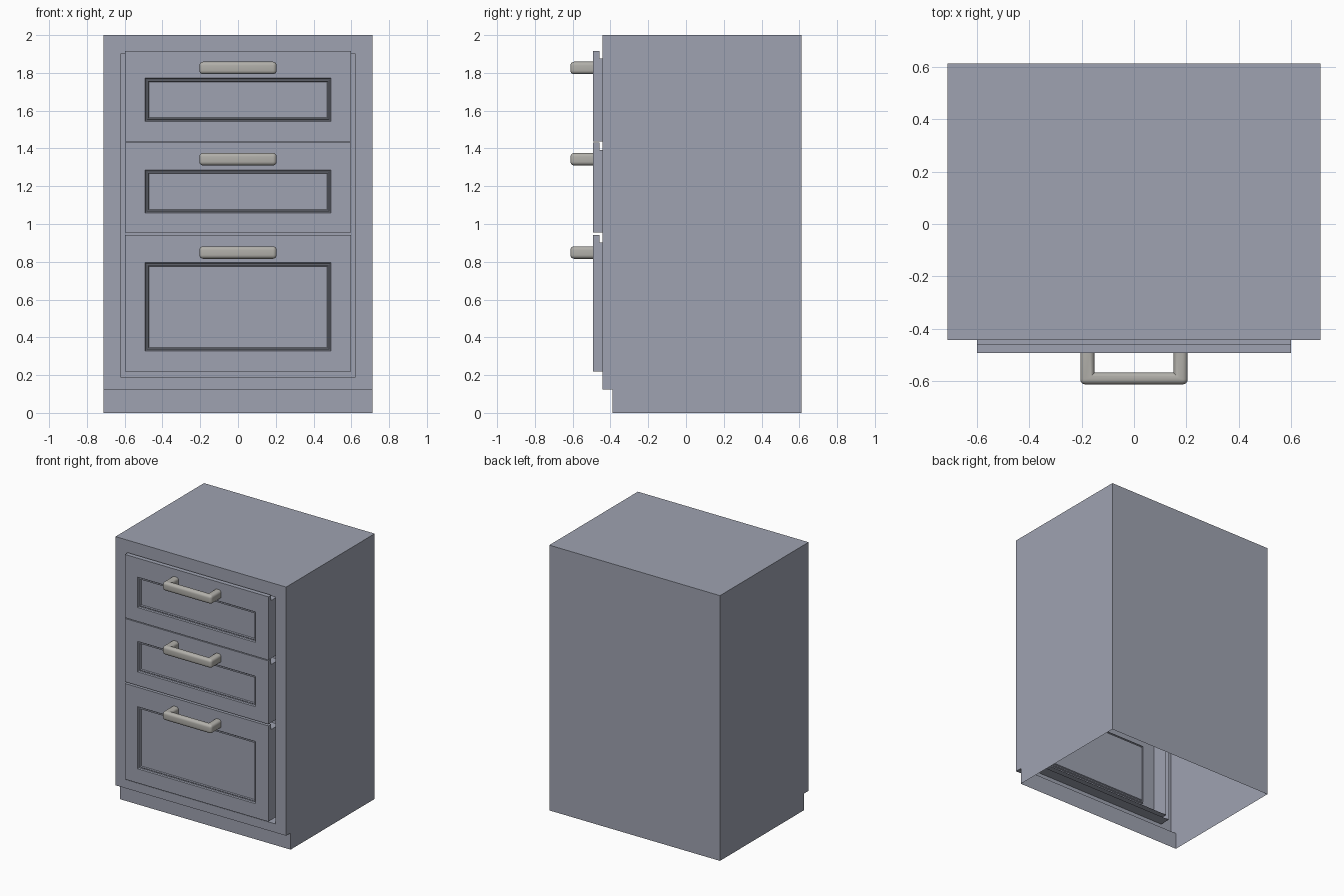
import bpy, bmesh

if "Cube" in bpy.data.objects:
    bpy.data.objects.remove(bpy.data.objects["Cube"])

FRONT, BACK = -0.443, 0.612     # carcass depth
FACE, INNER = -0.493, -0.36     # drawer face plane, depth inside the opening


def material(name, color):
    m = bpy.data.materials.new(name)
    m.diffuse_color = (*color, 1)
    return m


paint = material("blue_grey_paint", (0.19, 0.20, 0.245))
paint.diffuse_color = (0.345, 0.365, 0.44, 1)
metal = material("handle_metal", (0.44, 0.43, 0.40))


def extrude_profile(bm, pts, half, skip):
    """Extrude a (y, z) profile across x; leave out the sides listed in skip."""
    a = [bm.verts.new((-half, y, z)) for y, z in pts]
    b = [bm.verts.new((half, y, z)) for y, z in pts]
    bm.faces.new(a)
    bm.faces.new(b[::-1])
    n = len(pts)
    for i in range(n):
        if i not in skip:
            j = (i + 1) % n
            bm.faces.new((a[i], b[i], b[j], a[j]))


def rect_rings(bm, rings, cap):
    """Bridge nested rectangles given as (half width, z0, z1, y)."""
    loops = [[bm.verts.new(p) for p in ((-w, y, z0), (w, y, z0), (w, y, z1), (-w, y, z1))]
             for w, z0, z1, y in rings]
    for a, b in zip(loops, loops[1:]):
        for i in range(4):
            j = (i + 1) % 4
            bm.faces.new((a[i], a[j], b[j], b[i]))
    if cap:
        bm.faces.new(loops[-1])


def finish(bm, name, mat):
    bmesh.ops.remove_doubles(bm, verts=bm.verts, dist=0.0005)
    bmesh.ops.recalc_face_normals(bm, faces=bm.faces)
    me = bpy.data.meshes.new(name)
    bm.to_mesh(me)
    bm.free()
    me.materials.append(mat)
    ob = bpy.data.objects.new(name, me)
    bpy.context.collection.objects.link(ob)
    return ob


# Carcass: open underneath, toe kick step, front frame with a returned opening
bm = bmesh.new()
extrude_profile(bm, [(BACK, 0), (BACK, 2), (FRONT, 2), (FRONT, 0.125), (-0.39, 0.125), (-0.39, 0)],
                0.712, skip=(2, 5))
rect_rings(bm, [(0.712, 0.125, 2, FRONT), (0.622, 0.19, 1.9, FRONT), (0.622, 0.19, 1.9, INNER)],
           cap=False)
finish(bm, "cabinet_carcass", paint)


# Drawer front: open-backed shell with finger lip on top and a moulded panel
def drawer_front(name, z0, z1, p0, p1):
    bm = bmesh.new()
    extrude_profile(bm, [(INNER, z0), (FACE, z0), (FACE, z1), (-0.458, z1),
                         (-0.458, z1 - 0.04), (INNER, z1 - 0.04)], 0.598, skip=(1, 5))
    rings = [(0.598, z0, z1, FACE)]
    for inset, depth in ((0, 0), (0.004, 0.010), (0.008, 0.012), (0.012, 0.008),
                         (0.016, 0.008), (0.020, 0.016)):
        rings.append((0.492 - inset, p0 + inset, p1 - inset, FACE + depth))
    rect_rings(bm, rings, cap=True)
    finish(bm, name, paint)


# Handle: U-shaped bar with rounded edges, open where it meets the drawer
def handle(name, zc):
    bm = bmesh.new()
    outer, inner, tip, bar, h = 0.205, 0.151, -0.612, -0.567, 0.033
    pts = [(-outer, FACE), (-outer, tip), (outer, tip), (outer, FACE),
           (inner, FACE), (inner, bar), (-inner, bar), (-inner, FACE)]
    a = [bm.verts.new((x, y, zc - h)) for x, y in pts]
    b = [bm.verts.new((x, y, zc + h)) for x, y in pts]
    for q in ((0, 1, 6, 7), (1, 2, 5, 6), (2, 3, 4, 5)):
        bm.faces.new([a[i] for i in q])
        bm.faces.new([b[i] for i in reversed(q)])
    for i in (0, 1, 2, 4, 5, 6):
        bm.faces.new((a[i], a[i + 1], b[i + 1], b[i]))
    bmesh.ops.recalc_face_normals(bm, faces=bm.faces)
    # round the long edges and outer corners, not the inner corners or mitres
    edges = [e for e in bm.edges if e.is_manifold and e.calc_face_angle() > 0.1
             and not all(abs(v.co.y - bar) < 1e-4 and abs(abs(v.co.x) - inner) < 1e-4
                         for v in e.verts if abs(e.verts[0].co.z - e.verts[1].co.z) > 0.01)
             or e.is_manifold and e.calc_face_angle() > 0.1
             and abs(e.verts[0].co.z - e.verts[1].co.z) < 0.01]
    bmesh.ops.bevel(bm, geom=edges, offset=0.02, segments=5, profile=0.5, affect='EDGES')
    ob = finish(bm, name, metal)
    bpy.ops.object.select_all(action='DESELECT')
    bpy.context.view_layer.objects.active = ob
    ob.select_set(True)
    bpy.ops.object.shade_smooth_by_angle()


# Three drawers: name, bottom, top, panel bottom, panel top, handle height
for name, z0, z1, p0, p1, hz in (("top", 1.438, 1.915, 1.543, 1.772, 1.826),
                                 ("middle", 0.955, 1.432, 1.058, 1.287, 1.343),
                                 ("bottom", 0.22, 0.942, 0.327, 0.795, 0.849)):
    drawer_front(name + "_drawer_front", z0, z1, p0, p1)
    handle(name + "_drawer_handle", hz)

for m in bpy.data.materials:
    if m.users and not m.is_grease_pencil:
        m.use_nodes = True
        m.node_tree.nodes["Principled BSDF"].inputs["Base Color"].default_value = m.diffuse_color
